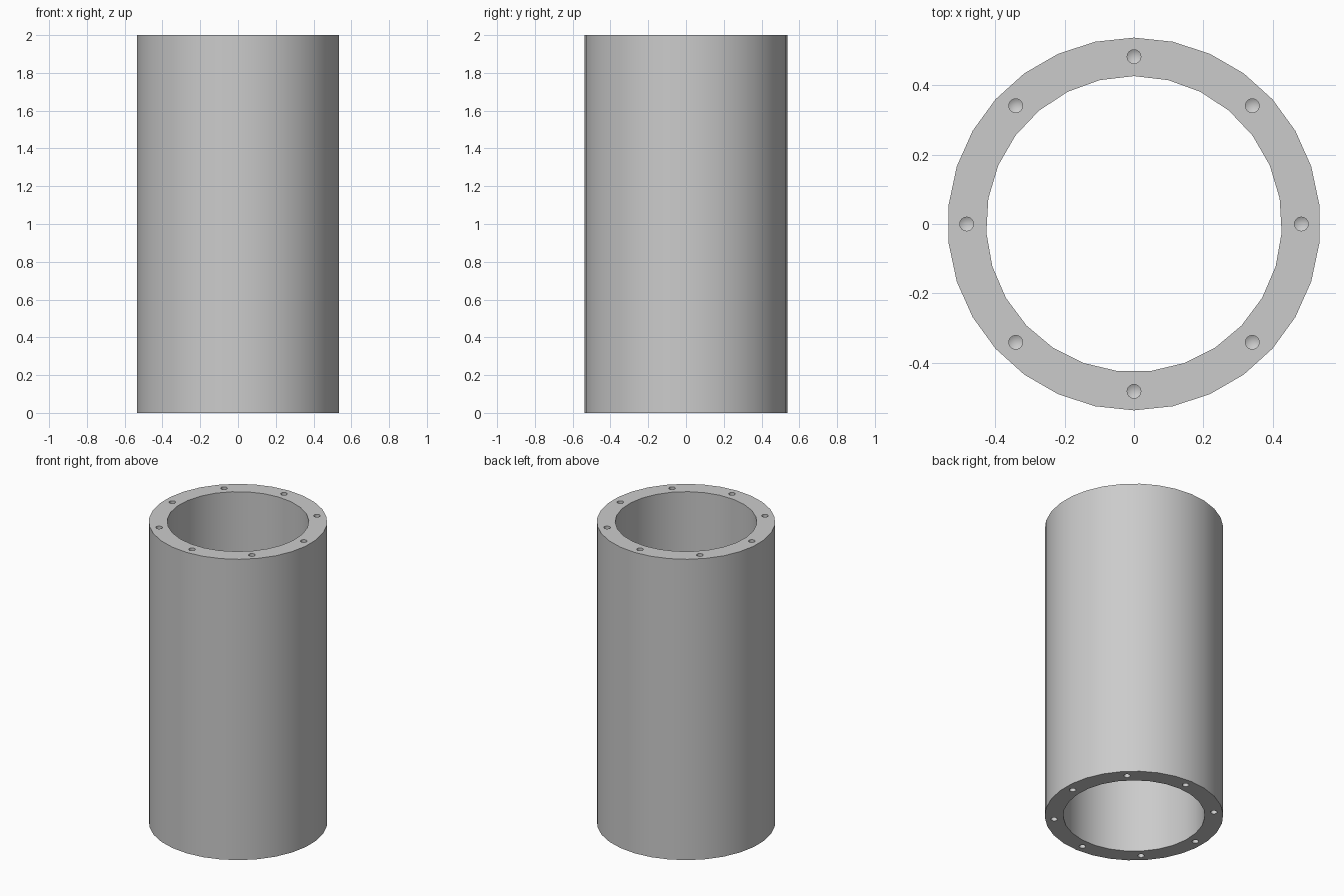
import bpy, bmesh
from math import radians, sin, cos, pi
from mathutils import Matrix

if "Cube" in bpy.data.objects:
    bpy.data.objects.remove(bpy.data.objects["Cube"], do_unlink=True)

HEIGHT, OUTER, INNER = 2.0, 0.538, 0.427
HOLE_CIRCLE, HOLE_R, HOLE_DEPTH, HOLES = 0.483, 0.02, 0.14, 8

grey = bpy.data.materials.new("plain grey")
grey.use_nodes = True
grey.diffuse_color = (0.6, 0.6, 0.6, 1)
grey.node_tree.nodes["Principled BSDF"].inputs["Base Color"].default_value = (0.6, 0.6, 0.6, 1)


def make_object(name, bm):
    mesh = bpy.data.meshes.new(name)
    bmesh.ops.recalc_face_normals(bm, faces=bm.faces)
    bm.to_mesh(mesh)
    bm.free()
    obj = bpy.data.objects.new(name, mesh)
    bpy.context.collection.objects.link(obj)
    mesh.materials.append(grey)
    return obj


def add_cylinder(bm, sides, radius, low, high):
    # A closed prism whose first corner points to +y
    rings = [[bm.verts.new((radius * sin(2 * pi * i / sides), radius * cos(2 * pi * i / sides), z))
              for i in range(sides)] for z in (low, high)]
    for i in range(sides):
        j = (i + 1) % sides
        bm.faces.new((rings[0][i], rings[0][j], rings[1][j], rings[1][i]))
    for ring in rings:
        bm.faces.new(ring)


def cut(target, cutter):
    mod = target.modifiers.new("cut " + cutter.name, 'BOOLEAN')
    mod.operation = 'DIFFERENCE'
    mod.solver = 'EXACT'
    mod.object = cutter
    cutter.hide_render = True


# Thick-walled tube
bm = bmesh.new()
add_cylinder(bm, 30, OUTER, 0, HEIGHT)
tube = make_object("tube", bm)

bm = bmesh.new()
add_cylinder(bm, 27, INNER, -0.1, HEIGHT + 0.1)
bore = make_object("bore_cutter", bm)
cut(tube, bore)

# Blind bolt holes with drill-point ends in both rims
bm = bmesh.new()
for side in (-1, 1):
    for k in range(HOLES):
        a = 2 * pi * k / HOLES
        part = bmesh.ops.create_cone(bm, cap_ends=True, segments=16, radius1=HOLE_R,
                                     radius2=HOLE_R, depth=HOLE_DEPTH + 0.05)["verts"]
        tip_z = -(HOLE_DEPTH + 0.05) / 2
        cap = next(f for f in {f for v in part for f in v.link_faces}
                   if len(f.verts) == 16 and f.calc_center_median().z < 0)
        tip = bmesh.ops.poke(bm, faces=[cap])["verts"][0]
        tip.co.z = tip_z - HOLE_R * 0.6
        place = (Matrix.Translation((HOLE_CIRCLE * cos(a), HOLE_CIRCLE * sin(a), HEIGHT / 2))
                 @ Matrix.Rotation(0 if side > 0 else pi, 4, 'X')
                 @ Matrix.Translation((0, 0, HEIGHT / 2 + 0.05 + tip_z)))
        bmesh.ops.transform(bm, matrix=place, verts=part + [tip])
holes = make_object("bolt_hole_cutter", bm)
cut(tube, holes)

# Apply the cuts, drop the cutters and smooth the round walls
graph = bpy.context.evaluated_depsgraph_get()
tube_mesh = bpy.data.meshes.new_from_object(tube.evaluated_get(graph))
tube.modifiers.clear()
tube.data = tube_mesh
for cutter in (bore, holes):
    bpy.data.objects.remove(cutter, do_unlink=True)

bpy.ops.object.select_all(action='DESELECT')
tube.select_set(True)
bpy.context.view_layer.objects.active = tube
bpy.ops.object.shade_smooth_by_angle(angle=radians(30))
